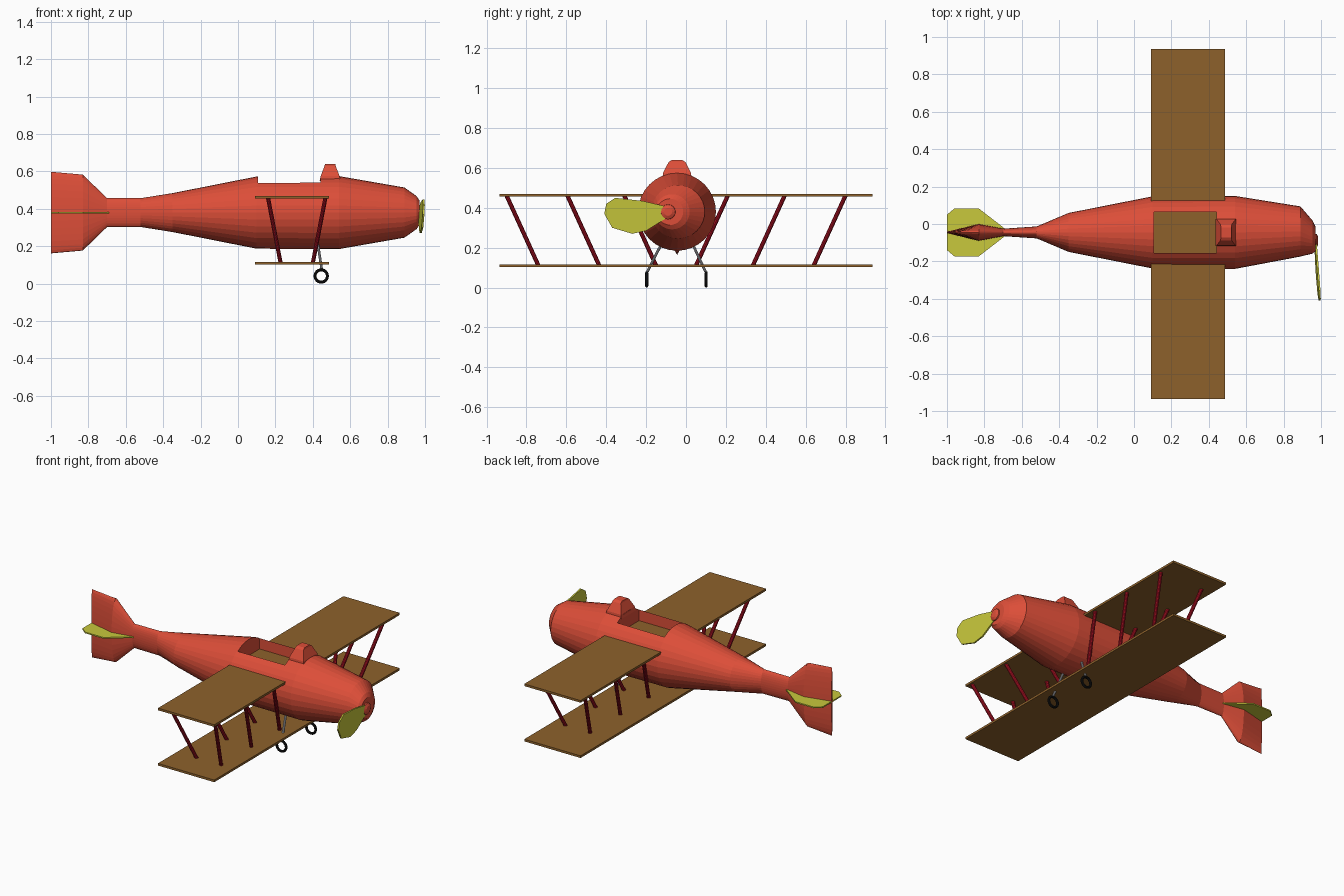
import bpy, bmesh, math
from mathutils import Vector

if "Cube" in bpy.data.objects:
    bpy.data.objects.remove(bpy.data.objects["Cube"])

CY, CZ = -0.045, 0.38      # fuselage axis


def mat(name, r, g, b):
    m = bpy.data.materials.new(name)
    m.diffuse_color = (r, g, b, 1)
    m.use_nodes = True
    m.node_tree.nodes["Principled BSDF"].inputs["Base Color"].default_value = m.diffuse_color
    return m


RED = mat("body_red", 0.72, 0.076, 0.04)
BROWN = mat("wing_brown", 0.27, 0.12, 0.024)
YELLOW = mat("blade_yellow", 0.58, 0.58, 0.045)
CRIMSON = mat("strut_crimson", 0.43, 0.006, 0.018)
GREY = mat("gear_grey", 0.40, 0.40, 0.43)
BLACK = mat("tyre_black", 0.006, 0.006, 0.006)


def add(name, bm, m):
    bmesh.ops.recalc_face_normals(bm, faces=bm.faces)
    me = bpy.data.meshes.new(name)
    bm.to_mesh(me)
    bm.free()
    ob = bpy.data.objects.new(name, me)
    me.materials.append(m)
    bpy.context.collection.objects.link(ob)
    return ob


def loft(name, rings, m):
    """Join rings of points with equal counts and cap both ends."""
    bm = bmesh.new()
    vs = [[bm.verts.new(p) for p in r] for r in rings]
    n = len(vs[0])
    for a, b in zip(vs, vs[1:]):
        for i in range(n):
            j = (i + 1) % n
            bm.faces.new((a[i], a[j], b[j], b[i]))
    bm.faces.new(vs[0])
    bm.faces.new(vs[-1])
    return add(name, bm, m)


def oval(x, y, ry, rz, n=32):
    return [(x, y + ry * math.cos(2 * math.pi * i / n), CZ + rz * math.sin(2 * math.pi * i / n))
            for i in range(n)]


def box(name, lo, hi, m):
    ring = lambda z: [(lo[0], lo[1], z), (hi[0], lo[1], z), (hi[0], hi[1], z), (lo[0], hi[1], z)]
    return loft(name, [ring(lo[2]), ring(hi[2])], m)


def rod(name, a, b, r, m):
    a, b = Vector(a), Vector(b)
    bpy.ops.mesh.primitive_cylinder_add(vertices=10, radius=r, depth=(b - a).length, location=(a + b) / 2)
    ob = bpy.context.object
    ob.name = name
    ob.rotation_euler = (b - a).to_track_quat('Z', 'Y').to_euler()
    ob.data.materials.append(m)


# Fuselage with the tall fin: x, centre y, half width, half height
stations = [(-1.0, CY, 0.004, 0.218), (-0.83, CY, 0.045, 0.203), (-0.70, CY, 0.02, 0.077),
            (-0.52, CY, 0.032, 0.077), (-0.35, CY, 0.104, 0.104), (0.10, CY, 0.193, 0.193),
            (0.54, CY, 0.195, 0.195), (0.89, -0.04, 0.134, 0.134), (0.955, -0.07, 0.088, 0.088),
            (0.97, -0.08, 0.066, 0.066)]
fuselage = loft("fuselage", [oval(*s) for s in stations], RED)

# Cockpit opening
cutter = box("cockpit_cutter", (0.107, CY - 0.11, 0.46), (0.44, CY + 0.11, 0.8), RED)
cutter.hide_render = True
mod = fuselage.modifiers.new("cockpit", 'BOOLEAN')
mod.operation, mod.object, mod.solver = 'DIFFERENCE', cutter, 'EXACT'
bpy.context.view_layer.objects.active = fuselage
bpy.ops.object.modifier_apply(modifier=mod.name)
bpy.data.objects.remove(cutter)

# Windscreen hump
hump = [(0.55, 0.437, 0.547, 0.073), (0.575, 0.442, 0.543, 0.07), (0.63, 0.463, 0.522, 0.042), (0.64, 0.465, 0.52, 0.026)]
loft("windscreen", [[(a, CY - w, z), (b, CY - w, z), (b, CY + w, z), (a, CY + w, z)]
                    for z, a, b, w in hump], RED)

# Spinner
loft("spinner", [oval(0.96, -0.09, 0.04, 0.04, 16), oval(0.977, -0.09, 0.036, 0.036, 16),
                 oval(0.985, -0.09, 0.02, 0.02, 16)], RED)

# Single propeller blade, leaning forward to its tip
blade = [(-0.08, 0.36), (-0.08, 0.40), (-0.12, 0.412), (-0.22, 0.435), (-0.355, 0.45), (-0.40, 0.42),
         (-0.41, 0.37), (-0.37, 0.30), (-0.27, 0.27), (-0.20, 0.285), (-0.12, 0.335)]
loft("propeller_blade", [[(0.972 + d - (y + 0.12) * 0.07 + (z - CZ) * 0.05, y, z) for y, z in blade]
                         for d in (-0.005, 0.005)], YELLOW)

# Tailplane
half = [(-0.69, 0.02), (-0.83, 0.128), (-0.96, 0.128), (-1.0, 0.095)]
outline = [(x, CY + w) for x, w in half] + [(x, CY - w) for x, w in reversed(half)]
loft("tailplane", [[(x, y, CZ + d) for x, y in outline] for d in (-0.004, 0.004)], YELLOW)

# Two wings
box("upper_wing", (0.09, -0.935, 0.456), (0.487, 0.935, 0.47), BROWN)
box("lower_wing", (0.09, -0.935, 0.103), (0.487, 0.935, 0.117), BROWN)

# Wing struts and landing gear, mirrored about the fuselage
for side in (-1, 1):
    for k, top in enumerate((0.26, 0.545, 0.85)):
        for fore, (xt, xb) in enumerate(((0.16, 0.228), (0.468, 0.40))):
            rod(f"wing_strut_{side}_{k}_{fore}", (xt, -0.05 + side * top, 0.462),
                (xb, -0.05 + side * (top - 0.16), 0.11), 0.011, CRIMSON)
    rod(f"gear_leg_{side}", (0.425, CY + side * 0.075, 0.225), (0.447, -0.048 + side * 0.146, 0.08), 0.007, GREY)
    bpy.ops.mesh.primitive_torus_add(major_radius=0.033, minor_radius=0.008, major_segments=24, minor_segments=8,
                                     location=(0.445, -0.048 + side * 0.149, 0.041),
                                     rotation=(math.pi / 2, 0, 0))
    tyre = bpy.context.object
    tyre.name = f"tyre_{side}"
    tyre.data.materials.append(BLACK)
    bpy.ops.object.shade_smooth_by_angle()
